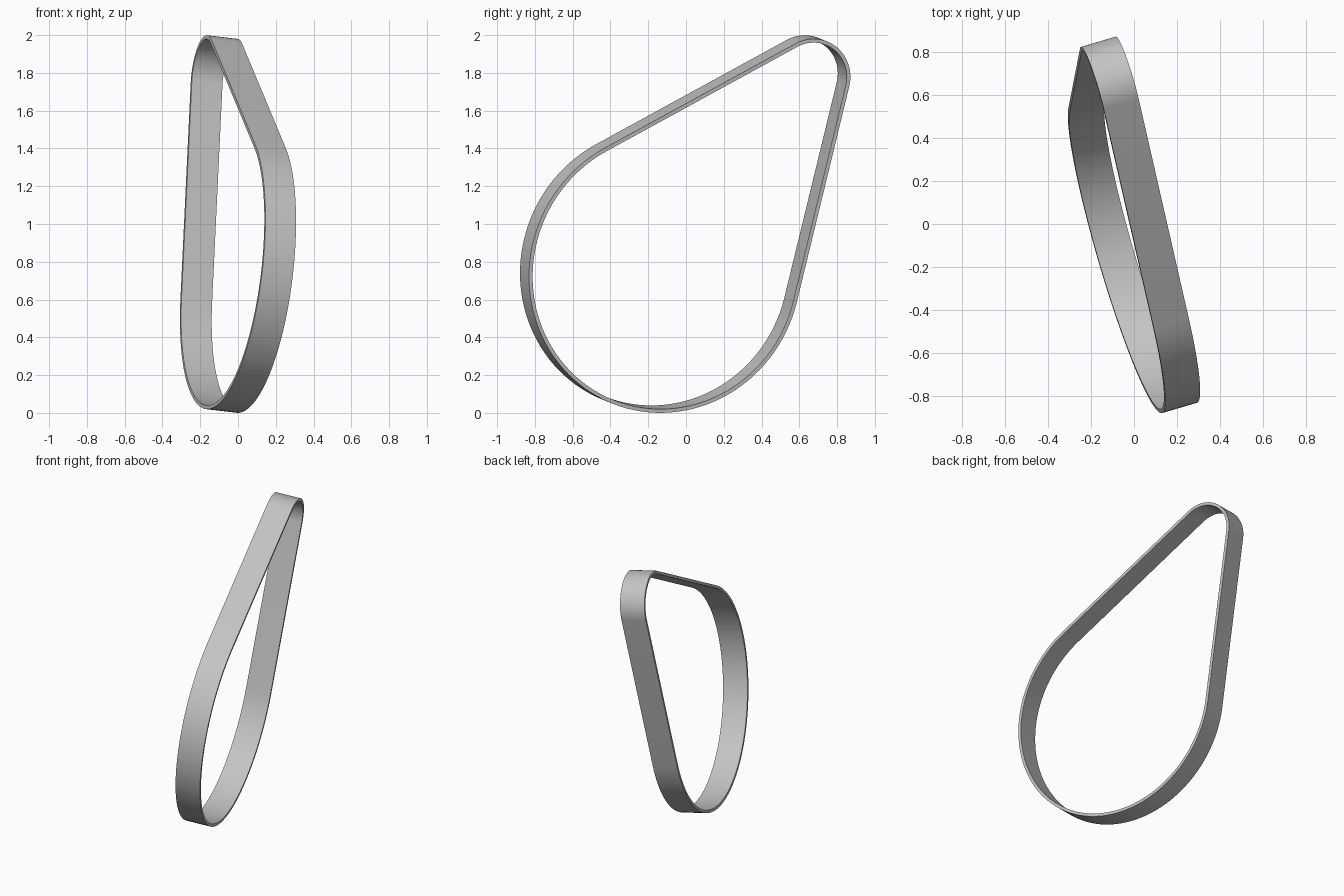
import bpy, bmesh, math
from mathutils import Vector

cube = bpy.data.objects.get("Cube")
if cube:
    bpy.data.objects.remove(cube, do_unlink=True)

# Belt dimensions: two pulley centres, outer radii, width and thickness
BIG, SMALL = Vector((0, -0.135, 0.755)), Vector((-0.107, 0.646, 1.782))
R_BIG, R_SMALL = 0.75, 0.209
WIDTH, THICK = 0.17, 0.02

# Frame of the tilted belt: u joins the centres, n is the pulley axis
span = SMALL - BIG
u = span.normalized()
n = Vector((0.953, 0.28, -0.113))
n = (n - u * n.dot(u)).normalized()
v = n.cross(u)
wrap = math.acos((R_BIG - R_SMALL) / span.length)


def arc(centre, radius, start, end, steps):
    for i in range(steps + 1):
        a = start + (end - start) * i / steps
        yield centre + (u * math.cos(a) + v * math.sin(a)) * radius


def loop(inset, side):
    """Closed belt path around both pulleys, on one side of the belt."""
    shift = n * side * WIDTH / 2
    pts = list(arc(BIG, R_BIG - inset, wrap, 2 * math.pi - wrap, 72))
    pts += list(arc(SMALL, R_SMALL - inset, -wrap, wrap, 36))
    return [p + shift for p in pts]


# Sweep the rectangular section round the path
bm = bmesh.new()
rings = [[bm.verts.new(p) for p in loop(inset, side)]
         for inset, side in ((0, -1), (0, 1), (THICK, 1), (THICK, -1))]
count = len(rings[0])
for k in range(4):
    a, b = rings[k], rings[(k + 1) % 4]
    for i in range(count):
        j = (i + 1) % count
        bm.faces.new((a[i], a[j], b[j], b[i]))
bmesh.ops.recalc_face_normals(bm, faces=bm.faces)
mesh = bpy.data.meshes.new("drive_belt")
bm.to_mesh(mesh)
bm.free()
belt = bpy.data.objects.new("drive_belt", mesh)
bpy.context.collection.objects.link(belt)

# Plain grey material
grey = bpy.data.materials.new("light_grey")
grey.use_nodes = True
colour = (0.55, 0.55, 0.55, 1)
grey.diffuse_color = colour
grey.node_tree.nodes["Principled BSDF"].inputs["Base Color"].default_value = colour
mesh.materials.append(grey)

# Smooth bands with crisp rims
bpy.ops.object.select_all(action='DESELECT')
belt.select_set(True)
bpy.context.view_layer.objects.active = belt
bpy.ops.object.shade_smooth_by_angle(angle=math.radians(30))
